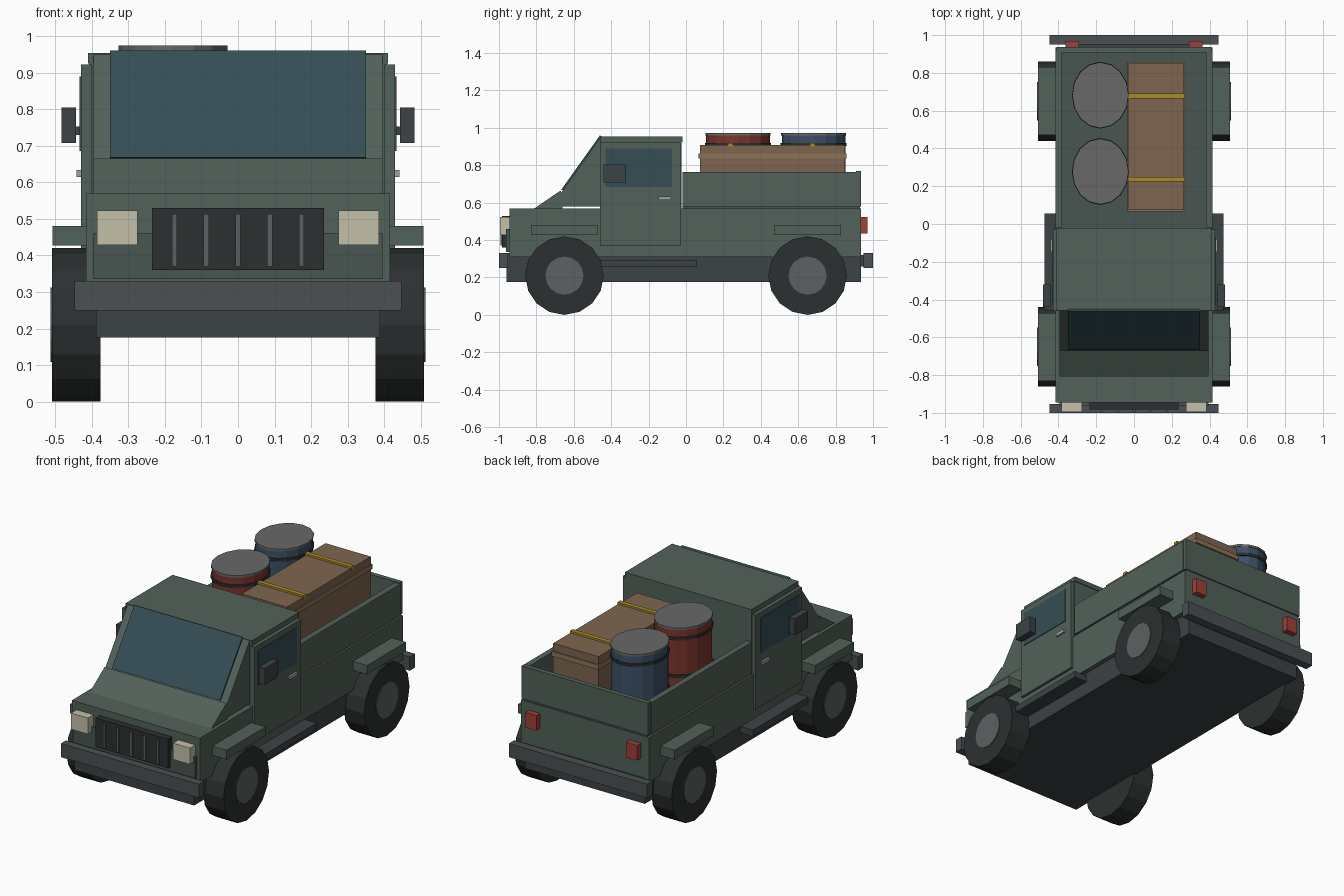
import bpy, bmesh
from math import pi
from mathutils import Matrix, Vector

if "Cube" in bpy.data.objects:
    bpy.data.objects.remove(bpy.data.objects["Cube"])

COLORS = {
    "green": (0.085, 0.12, 0.10), "dark_green": (0.065, 0.09, 0.08), "chassis": (0.045, 0.055, 0.06),
    "bumper": (0.07, 0.08, 0.085), "tyre": (0.025, 0.03, 0.03), "rim": (0.11, 0.12, 0.12),
    "glass": (0.035, 0.075, 0.09), "lamp": (0.55, 0.53, 0.40), "tail": (0.35, 0.05, 0.04),
    "steel": (0.35, 0.35, 0.35), "wood": (0.21, 0.13, 0.08), "light_wood": (0.26, 0.17, 0.10),
    "strap": (0.40, 0.26, 0.02), "red": (0.20, 0.035, 0.025), "blue": (0.045, 0.08, 0.13),
    "lid": (0.14, 0.14, 0.14),
}
MATS = {}
for key, rgb in COLORS.items():
    MATS[key] = bpy.data.materials.new(key)
    MATS[key].diffuse_color = (*rgb, 1)


def finish(name, bm, color):
    bmesh.ops.recalc_face_normals(bm, faces=bm.faces[:])
    me = bpy.data.meshes.new(name)
    bm.to_mesh(me)
    bm.free()
    me.materials.append(MATS[color])
    ob = bpy.data.objects.new(name, me)
    bpy.context.collection.objects.link(ob)
    return ob


def box(name, x, y, z, color):
    """Box from (min, max) ranges."""
    bm = bmesh.new()
    bmesh.ops.create_cube(bm, size=1)
    for v in bm.verts:
        v.co = Vector([(r[0] + r[1]) / 2 + c * abs(r[1] - r[0]) for r, c in zip((x, y, z), v.co)])
    return finish(name, bm, color)


def pair(name, x, y, z, color):
    """Box and its mirror image across x = 0."""
    box(name + "_right", x, y, z, color)
    box(name + "_left", (-x[1], -x[0]), y, z, color)


def prism(name, profile, half_width, color):
    """Side profile in (y, z), extruded across x."""
    bm = bmesh.new()
    face = bm.faces.new([bm.verts.new((-half_width, y, z)) for y, z in profile])
    new = bmesh.ops.extrude_face_region(bm, geom=[face])["geom"]
    bmesh.ops.translate(bm, vec=(2 * half_width, 0, 0),
                        verts=[v for v in new if isinstance(v, bmesh.types.BMVert)])
    return finish(name, bm, color)


def cylinder(name, center, radii, depth, color, sides=16, axis="z"):
    bm = bmesh.new()
    bmesh.ops.create_cone(bm, cap_ends=True, segments=sides, radius1=1, radius2=1, depth=depth)
    bmesh.ops.scale(bm, vec=(radii[0], radii[1], 1), verts=bm.verts)
    if axis == "x":
        bmesh.ops.rotate(bm, matrix=Matrix.Rotation(pi / 2, 3, "Y"), verts=bm.verts)
    bmesh.ops.translate(bm, vec=center, verts=bm.verts)
    return finish(name, bm, color)


# Chassis and lower body
box("chassis", (-.388, .388), (-.96, .935), (.175, .33), "chassis")
box("lower_body", (-.415, .415), (-.945, .935), (.31, .57), "green")
box("front_panel", (-.395, .395), (-.962, -.94), (.335, .46), "dark_green")

# Cab with roof, cowl and sloping windscreen
box("cab", (-.408, .408), (-.455, -.025), (.56, .93), "green")
box("roof", (-.41, .41), (-.457, -.02), (.925, .953), "green")
prism("cowl", [(-.81, .57), (-.67, .665), (-.66, .57)], .395, "green")
prism("windscreen_frame", [(-.67, .58), (-.67, .65), (-.455, .953), (-.45, .58)], .395, "green")
prism("windscreen", [(-.668, .668), (-.46, .96), (-.45, .953), (-.65, .665)], .35, "glass")

# Doors and side details
pair("door", (.40, .43), (-.46, -.03), (.37, .922), "green")
pair("side_window", (.42, .434), (-.43, -.075), (.685, .89), "glass")
pair("door_handle", (.43, .441), (-.147, -.08), (.614, .634), "steel")
pair("mirror_arm", (.42, .45), (-.40, -.37), (.73, .752), "chassis")
pair("mirror", (.443, .483), (-.44, -.32), (.708, .804), "chassis")
pair("side_step", (.38, .473), (-.455, .055), (.255, .293), "chassis")

# Cargo bed
box("bed_floor", (-.40, .40), (-.02, .93), (.565, .59), "dark_green")
pair("bed_wall", (.38, .415), (-.018, .915), (.58, .765), "green")
box("tailgate", (-.41, .41), (.908, .936), (.58, .77), "green")

# Wheels and mudguards
for end, y in (("front", -.65), ("rear", .65)):
    pair(end + "_mudguard", (.39, .507), (y - .18, y + .18), (.427, .48), "green")
    for side, s in (("right", 1), ("left", -1)):
        cylinder(f"{end}_{side}_tyre", (s * .4425, y, .21), (.21, .21), .133, "tyre", axis="x")
        cylinder(f"{end}_{side}_rim", (s * .4475, y, .21), (.102, .102), .13, "rim", axis="x")

# Bumpers, grille and lamps
box("front_bumper", (-.447, .447), (-1, -.953), (.25, .33), "bumper")
box("rear_bumper", (-.447, .447), (.95, 1), (.25, .33), "bumper")
box("rear_bumper_mount", (-.3, .3), (.93, .955), (.26, .32), "chassis")
box("grille", (-.235, .235), (-.983, -.94), (.36, .53), "tyre")
for i in range(-2, 3):
    x = i * .0868
    box(f"grille_bar_{i + 3}", (x - .007, x + .007), (-.992, -.975), (.37, .513), "rim")
pair("headlamp", (.275, .385), (-.995, -.94), (.428, .523), "lamp")
pair("tail_lamp", (.29, .363), (.93, .97), (.435, .523), "tail")

# Crate with band and straps
box("crate", (-.028, .265), (.075, .85), (.585, .908), "wood")
box("crate_band", (-.034, .271), (.066, .858), (.835, .863), "light_wood")
for i, y in enumerate((.237, .677)):
    box(f"crate_strap_{i + 1}", (-.032, .269), (y - .013, y + .013), (.90, .919), "strap")

# Oval drums with hoops and lids
for color, y in (("red", .278), ("blue", .682)):
    cylinder(color + "_drum", (-.178, y, .778), (.145, .17), .38, color)
    for i, z in enumerate((.69, .91)):
        cylinder(f"{color}_drum_hoop_{i + 1}", (-.178, y, z), (.151, .177), .016, "tyre")
    cylinder(color + "_drum_lid", (-.178, y, .967), (.149, .174), .013, "lid")

for m in bpy.data.materials:
    if m.users and not m.is_grease_pencil:
        m.use_nodes = True
        m.node_tree.nodes["Principled BSDF"].inputs["Base Color"].default_value = m.diffuse_color
